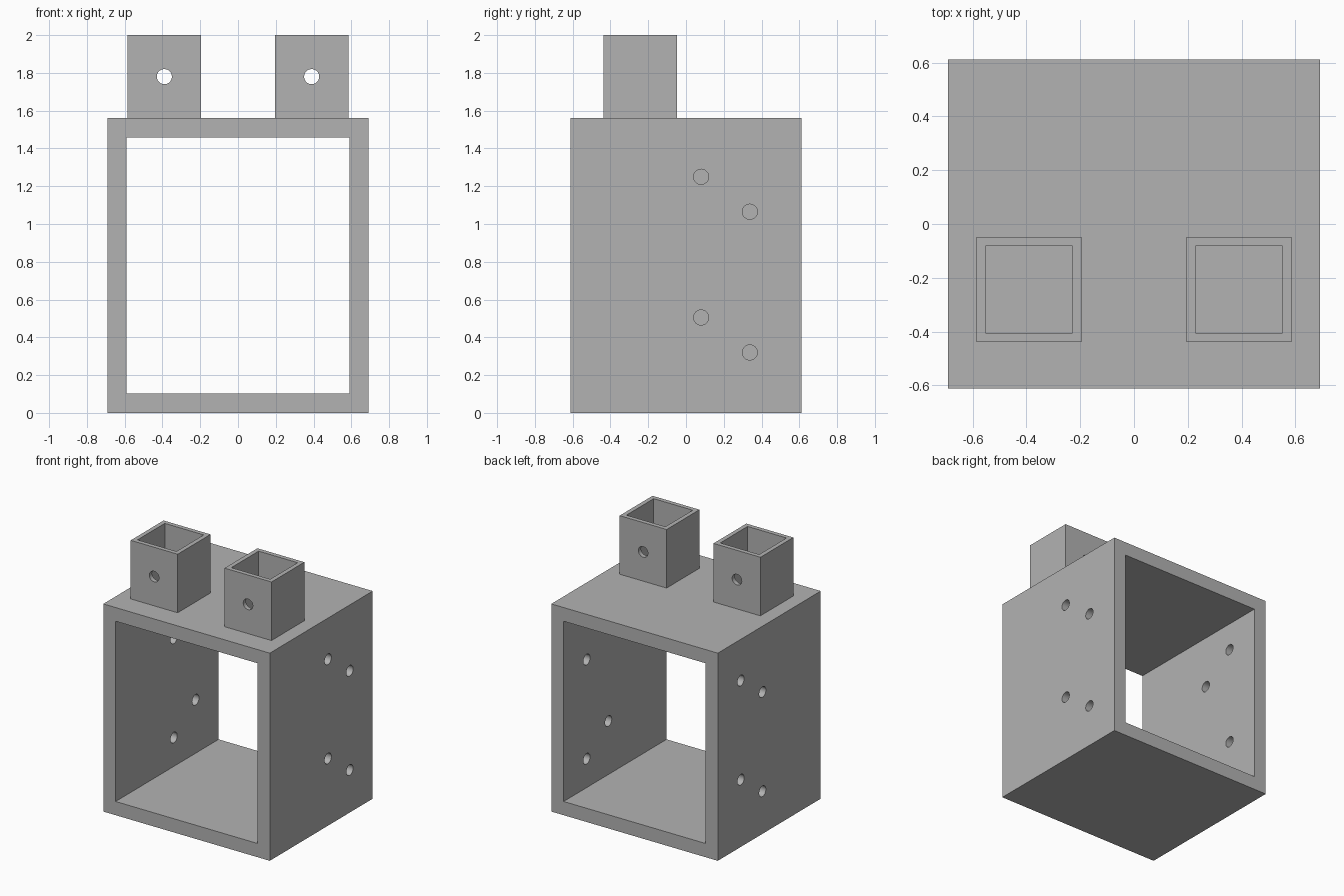
import bpy
import math
from mathutils import Vector

default_cube = bpy.data.objects.get("Cube")
if default_cube:
    bpy.data.objects.remove(default_cube, do_unlink=True)

grey = bpy.data.materials.new("plain grey")
grey.use_nodes = True
colour = (0.45, 0.45, 0.45, 1.0)
grey.diffuse_color = colour
grey.node_tree.nodes["Principled BSDF"].inputs["Base Color"].default_value = colour


def block(name, low, high):
    """Box between two opposite corners."""
    low, high = Vector(low), Vector(high)
    bpy.ops.mesh.primitive_cube_add(size=1, location=(low + high) / 2)
    obj = bpy.context.object
    obj.name = name
    obj.scale = high - low
    bpy.ops.object.transform_apply(location=False, rotation=False, scale=True)
    obj.data.materials.append(grey)
    return obj


def drill(name, centre, rotation, depth):
    """Round cutter for a bolt hole."""
    bpy.ops.mesh.primitive_cylinder_add(
        vertices=32, radius=HOLE_RADIUS, depth=depth, location=centre, rotation=rotation)
    obj = bpy.context.object
    obj.name = name
    obj.data.materials.append(grey)
    return obj


def cut(target, cutters):
    """Subtract the cutters, then discard them."""
    for cutter in cutters:
        cutter.hide_render = True
        bpy.context.view_layer.objects.active = target
        mod = target.modifiers.new("cut", "BOOLEAN")
        mod.operation = "DIFFERENCE"
        mod.solver = "EXACT"
        mod.object = cutter
        bpy.ops.object.modifier_apply(modifier=mod.name)
        bpy.data.objects.remove(cutter, do_unlink=True)
    bpy.ops.object.select_all(action="DESELECT")
    target.select_set(True)
    bpy.context.view_layer.objects.active = target
    bpy.ops.object.shade_smooth_by_angle(angle=math.radians(30))


WIDTH, DEPTH, HEIGHT, WALL = 0.692, 0.611, 1.56, 0.103
HOLE_RADIUS = 0.04
QUARTER = math.pi / 2

# Box frame, open at front and back
frame = block("box_frame", (-WIDTH, -DEPTH, 0), (WIDTH, DEPTH, HEIGHT))
cutters = [block("opening_cutter", (WALL - WIDTH, -1, WALL), (WIDTH - WALL, 1, HEIGHT - WALL))]

# Staggered bolt holes, the stagger swapped between the two side walls
for side in (-1, 1):
    for base in (0.32, 1.065):
        for y, rise in ((0.08, side > 0), (0.338, side < 0)):
            z = base + 0.185 * rise
            cutters.append(drill("side_hole_cutter", (side * (WIDTH - WALL / 2), y, z),
                                 (0, QUARTER, 0), WALL * 2))
cut(frame, cutters)

# Square sockets on top, each with a cross hole
half, inner, y = 0.195, 0.162, -0.243
for name, x in (("left_socket", 0.39), ("right_socket", -0.39)):
    socket = block(name, (x - half, y - half, HEIGHT), (x + half, y + half, 2))
    cut(socket, [
        block("bore_cutter", (x - inner, y - inner, HEIGHT - 0.1), (x + inner, y + inner, 2.1)),
        drill("pin_hole_cutter", (x, y, 1.78), (QUARTER, 0, 0), 1),
    ])
